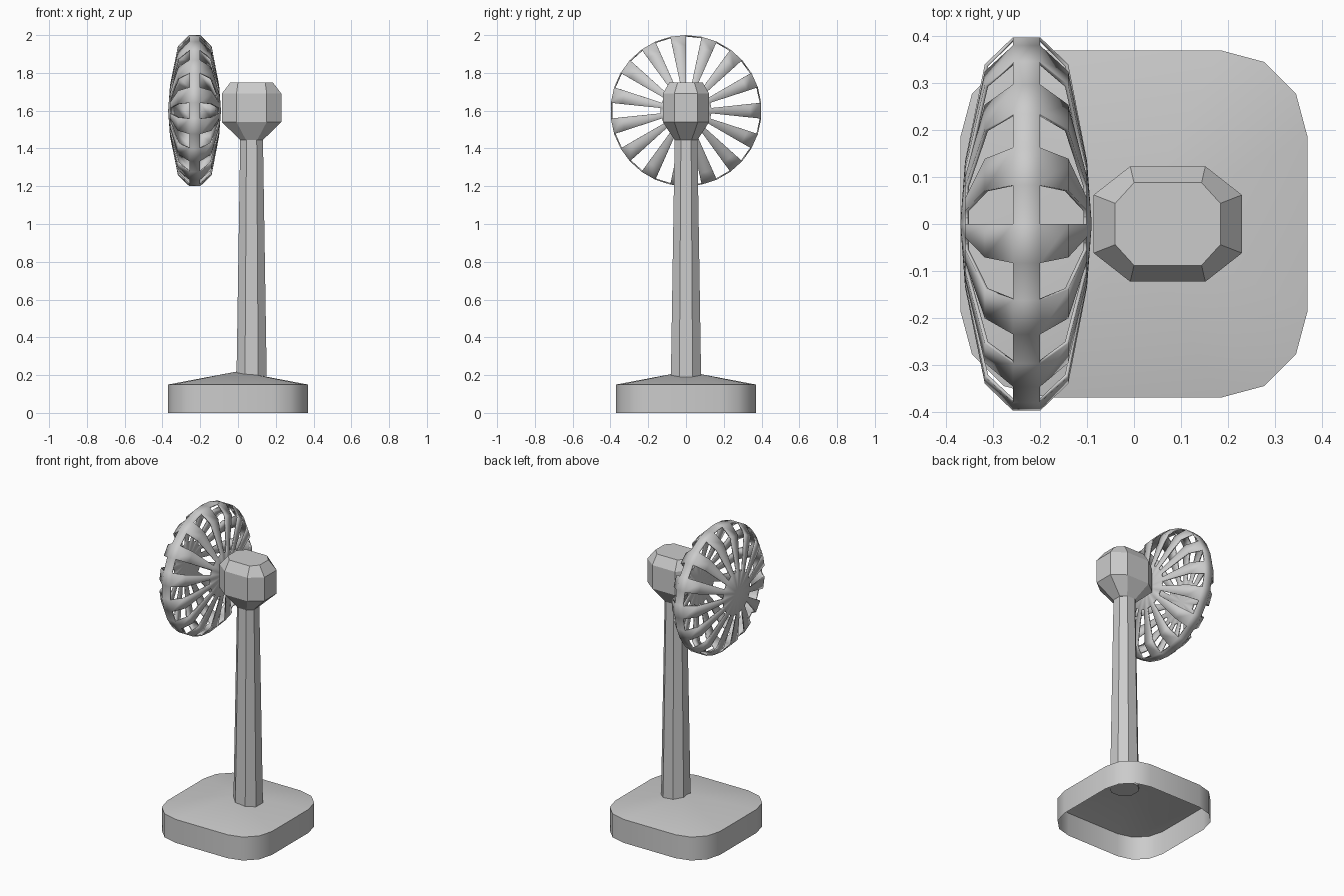
import bpy, bmesh
from math import sin, cos, radians, pi

if "Cube" in bpy.data.objects:
    bpy.data.objects.remove(bpy.data.objects["Cube"])


def finish(name, bm, smooth_angle=None, thickness=0):
    bmesh.ops.recalc_face_normals(bm, faces=bm.faces)
    mesh = bpy.data.meshes.new(name)
    bm.to_mesh(mesh)
    bm.free()
    ob = bpy.data.objects.new(name, mesh)
    bpy.context.collection.objects.link(ob)
    if smooth_angle:
        bpy.ops.object.select_all(action='DESELECT')
        ob.select_set(True)
        bpy.context.view_layer.objects.active = ob
        bpy.ops.object.shade_smooth_by_angle(angle=radians(smooth_angle))
    if thickness:
        mod = ob.modifiers.new("thickness", 'SOLIDIFY')
        mod.thickness = thickness
        mod.offset = -1
    return ob


def bridge(bm, a, b):
    n = len(a)
    for i in range(n):
        j = (i + 1) % n
        bm.faces.new((a[i], a[j], b[j], b[i]))


def octagon(bm, cx, hx, hy, fx, fy, z):
    """Box outline hx, hy with cut corners; fx, fy are half flat lengths."""
    pts = [(hx, -fy), (hx, fy), (fx, hy), (-fx, hy),
           (-hx, fy), (-hx, -fy), (-fx, -hy), (fx, -hy)]
    return [bm.verts.new((cx + x, y, z)) for x, y in pts]


def octagon_loft(name, cx, sections):
    bm = bmesh.new()
    rings = [octagon(bm, cx, *s) for s in sections]
    for a, b in zip(rings, rings[1:]):
        bridge(bm, a, b)
    bm.faces.new(rings[0])
    bm.faces.new(rings[-1])
    return finish(name, bm)


# Base: rounded square shell, open below, with a shallow peaked top
bm = bmesh.new()
outline = []
for q in range(4):
    for k in range(4):
        a = radians(30 * k)
        x, y = 0.185 + 0.185 * cos(a), 0.185 + 0.185 * sin(a)
        for _ in range(q):
            x, y = -y, x
        outline.append((x, y))
low = [bm.verts.new((x, y, 0)) for x, y in outline]
high = [bm.verts.new((x, y, 0.15)) for x, y in outline]
bridge(bm, low, high)
apex = bm.verts.new((0, 0, 0.22))
for i in range(16):
    bm.faces.new((high[i], high[(i + 1) % 16], apex))
base = finish("base", bm, 32)

# Tapered octagonal pole
octagon_loft("pole", 0.072, [
    (0.08, 0.08, 0.035, 0.035, 0.19),
    (0.06, 0.06, 0.027, 0.027, 1.46)])

# Motor head: flared underside, straight walls, bevelled top
octagon_loft("motor_head", 0.072, [
    (0.06, 0.06, 0.03, 0.03, 1.445),
    (0.158, 0.123, 0.08, 0.062, 1.54),
    (0.158, 0.123, 0.08, 0.062, 1.69),
    (0.112, 0.088, 0.072, 0.044, 1.75)])

# Fan cage: lathed shell, every other segment open between rim and hub
N = 30
profile = [(-0.36, 0.135), (-0.318, 0.342), (-0.258, 0.4),
           (-0.2, 0.4), (-0.14, 0.342), (-0.1, 0.135)]
bm = bmesh.new()
rings = [[bm.verts.new((x, r * sin(2 * pi * i / N), 1.6 + r * cos(2 * pi * i / N)))
          for i in range(N)] for x, r in profile]
for k in range(5):
    for i in range(N):
        if k == 2 or i % 2 == 1:
            j = (i + 1) % N
            bm.faces.new((rings[k][i], rings[k][j], rings[k + 1][j], rings[k + 1][i]))
for ring, x in ((rings[0], -0.37), (rings[-1], -0.09)):
    centre = bm.verts.new((x, 0, 1.6))
    for i in range(N):
        bm.faces.new((ring[i], ring[(i + 1) % N], centre))
cage = finish("fan_cage", bm, 35, thickness=0.008)
